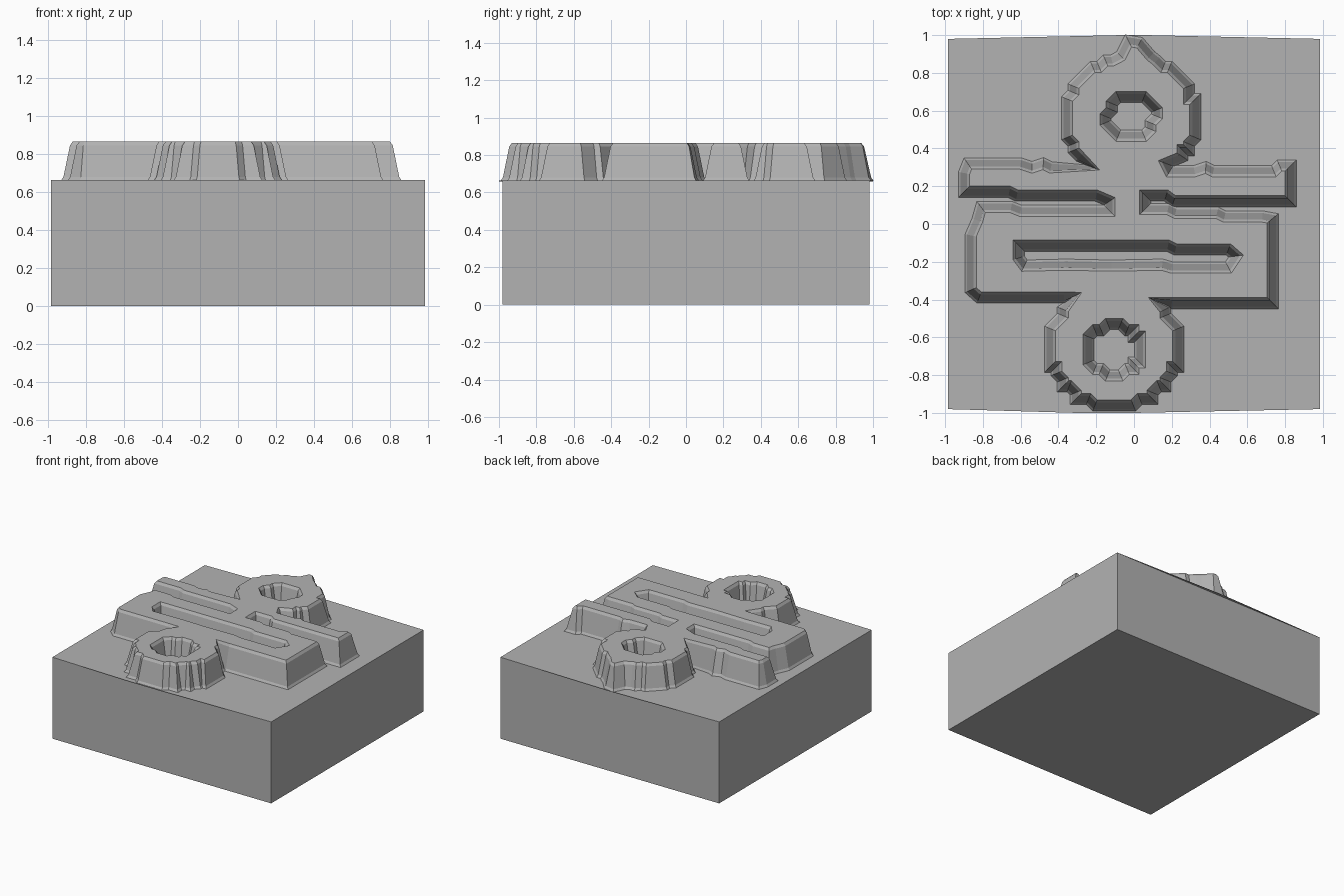
import bpy
import bmesh
import math
from mathutils import Vector

default_cube = bpy.data.objects.get("Cube")
if default_cube:
    bpy.data.objects.remove(default_cube, do_unlink=True)

GRID = 0.034          # step size of the jagged curved edges
BLOCK_TOP = 0.662
# Wall section of the relief: (height, outward offset from the outline)
WALL = [(BLOCK_TOP, 0.03), (0.68, 0.018), (0.845, -0.016), (0.865, -0.03)]

stone = bpy.data.materials.new("plain_grey")
stone.use_nodes = True
grey = (0.45, 0.45, 0.45, 1)
stone.diffuse_color = grey
stone.node_tree.nodes["Principled BSDF"].inputs["Base Color"].default_value = grey


def finish(name, bm):
    """Turn a bmesh into a flat-shaded object with the stone material."""
    mesh = bpy.data.meshes.new(name)
    bm.to_mesh(mesh)
    bm.free()
    mesh.materials.append(stone)
    obj = bpy.data.objects.new(name, mesh)
    bpy.context.collection.objects.link(obj)
    return obj


def prism(name, outline, bottom, top):
    """Extrude a counter-clockwise outline straight up."""
    bm = bmesh.new()
    base = bm.faces.new([bm.verts.new((x, y, bottom)) for x, y in outline])
    result = bmesh.ops.extrude_face_region(bm, geom=[base], use_keep_orig=True)
    moved = [v for v in result["geom"] if isinstance(v, bmesh.types.BMVert)]
    bmesh.ops.translate(bm, verts=moved, vec=(0, 0, top - bottom))
    bmesh.ops.recalc_face_normals(bm, faces=bm.faces)
    return finish(name, bm)


def stepped_arc(centre, rx, ry, start, end):
    """Elliptical arc snapped to a fine grid, giving small stair steps."""
    a, b = math.radians(start), math.radians(end)
    count = max(3, round((b - a) * max(rx, ry) / GRID))
    points = []
    for i in range(count + 1):
        t = a + (b - a) * i / count
        x = round(rx * math.cos(t) / GRID) * GRID
        y = round(ry * math.sin(t) / GRID) * GRID
        point = (centre[0] + x, centre[1] + y)
        if not points or point != points[-1]:
            points.append(point)
    return points


def offset(outline, distance):
    """Mitred offset to the right of the travel direction."""
    points = [Vector(p) for p in outline]
    moved = []
    for i, p in enumerate(points):
        into = (p - points[i - 1]).normalized()
        out = (points[(i + 1) % len(points)] - p).normalized()
        n1 = Vector((into.y, -into.x))
        n2 = Vector((out.y, -out.x))
        moved.append(p + (n1 + n2) * distance / max(1 + n1.dot(n2), 0.5))
    return moved


def relief(name, outlines):
    """Sloped walls along every outline, closed by one flat top."""
    bm = bmesh.new()
    rim = []
    for outline in outlines:
        rings = []
        for height, distance in WALL:
            rings.append([bm.verts.new((p.x, p.y, height))
                          for p in offset(outline, distance)])
        count = len(outline)
        for low, high in zip(rings, rings[1:]):
            for i in range(count):
                j = (i + 1) % count
                bm.faces.new((low[i], low[j], high[j], high[i]))
        top = rings[-1]
        rim += [bm.edges.get((top[i - 1], top[i])) for i in range(count)]
    cap = bmesh.ops.triangle_fill(bm, edges=rim, use_beauty=True, normal=(0, 0, 1))
    for face in cap["geom"]:
        if isinstance(face, bmesh.types.BMFace):
            face.normal_update()
            if face.normal.z < 0:
                face.normal_flip()
    return finish(name, bm)


# Solid block and the very thin lip that carries the overhanging relief foot
W, D = 0.985, 0.98
prism("base_block", [(-W, -D), (W, -D), (W, D), (-W, D)], 0, BLOCK_TOP)
prism("top_lip", [(-W, -D), (-0.3, -1), (0, -1), (W, -D),
                  (W, D), (0.06, 1), (-0.06, 1), (-W, D)],
      BLOCK_TOP - 0.002, BLOCK_TOP + 0.001)

# Relief outline, counter-clockwise
front_lobe = [(-0.31, -0.38)]
front_lobe += stepped_arc((-0.105, -0.655), 0.345, 0.31, 140, 400)
front_lobe += [(0.1, -0.4)]

left_arms = [
    (0.2, -0.42), (0.735, -0.42), (0.735, 0.03), (0.68, 0.04), (0.48, 0.04),
    (0.44, 0.06), (0.22, 0.06), (0.18, 0.08), (0.06, 0.08), (0.06, 0.15),
    (0.17, 0.15), (0.21, 0.12), (0.83, 0.12), (0.83, 0.31), (0.77, 0.31),
    (0.74, 0.28), (0.42, 0.28), (0.38, 0.3), (0.32, 0.28), (0.19, 0.28),
    (0.17, 0.32)]

back_lobe = stepped_arc((-0.015, 0.56), 0.345, 0.33, -40, 65)
back_lobe += [(0.09, 0.89), (0.03, 0.96), (-0.03, 0.97), (-0.07, 0.89)]
back_lobe += stepped_arc((-0.015, 0.56), 0.345, 0.33, 110, 215)

right_arms = [
    (-0.22, 0.3), (-0.44, 0.3), (-0.48, 0.32), (-0.54, 0.3), (-0.6, 0.32),
    (-0.88, 0.32), (-0.9, 0.27), (-0.9, 0.17), (-0.66, 0.17), (-0.62, 0.15),
    (-0.2, 0.15), (-0.13, 0.12), (-0.13, 0.07), (-0.6, 0.07), (-0.65, 0.09),
    (-0.81, 0.09), (-0.83, 0.02), (-0.865, -0.06), (-0.865, -0.35),
    (-0.82, -0.39), (-0.37, -0.39)]

outer = front_lobe + left_arms + back_lobe + right_arms

# Openings, clockwise so that their walls face into the hole
back_eye = stepped_arc((-0.015, 0.57), 0.125, 0.115, 0, 335)[::-1]
front_eye = stepped_arc((-0.105, -0.665), 0.145, 0.125, 0, 335)[::-1]
slot = [(-0.61, -0.115), (0.18, -0.115), (0.22, -0.135), (0.5, -0.135),
        (0.54, -0.17), (0.5, -0.23), (0.2, -0.23), (0.15, -0.215),
        (-0.12, -0.22), (-0.36, -0.215), (-0.58, -0.22), (-0.61, -0.18)]

relief("raised_relief", [outer, back_eye, front_eye, slot])
